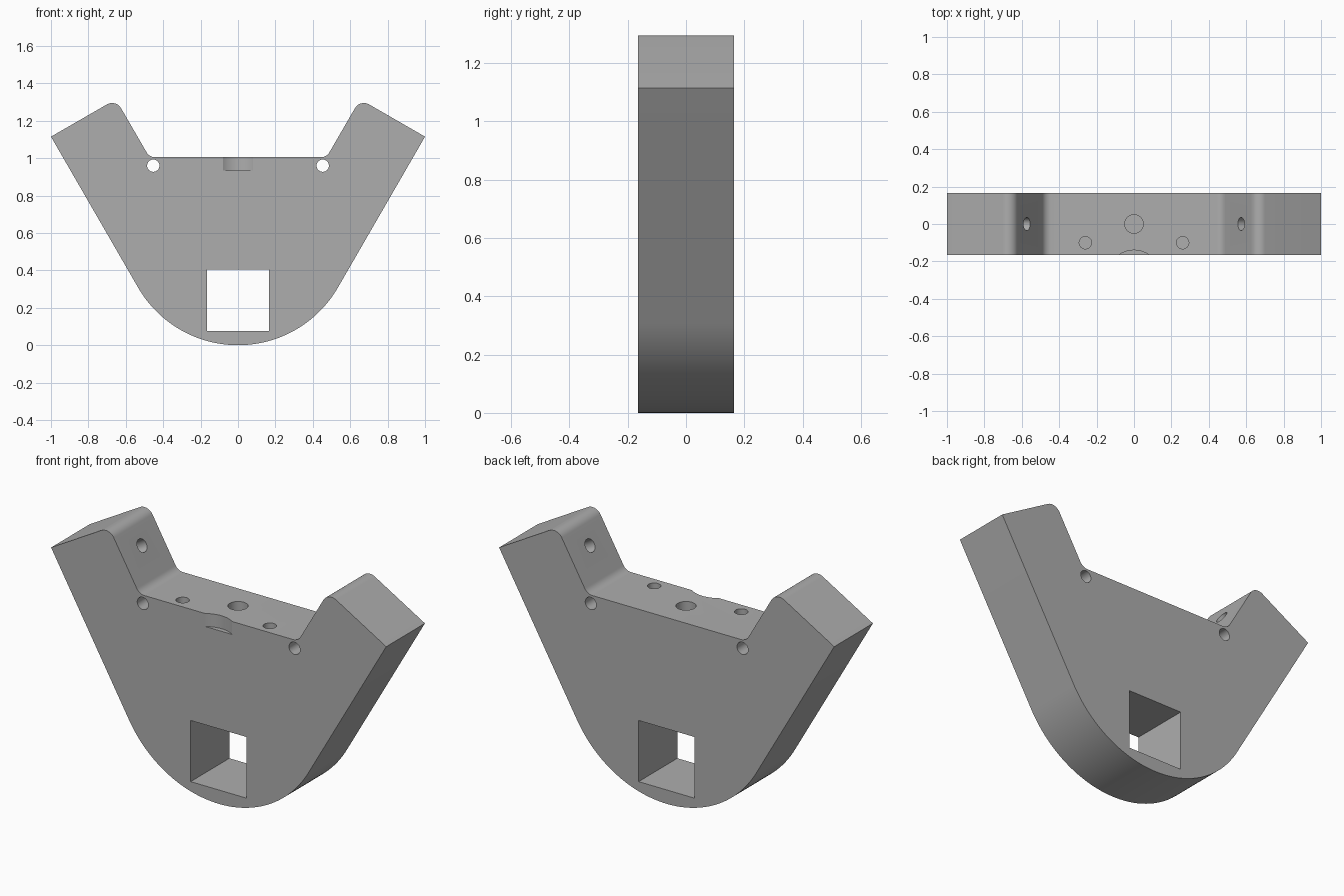
import bpy, bmesh
from math import sin, cos, pi, radians
from mathutils import Vector

if "Cube" in bpy.data.objects:
    bpy.data.objects.remove(bpy.data.objects["Cube"])

HALF_DEPTH = 0.165
grey = bpy.data.materials.new("plain_grey")
grey.use_nodes = True
colour = (0.42, 0.42, 0.42, 1)
grey.diffuse_color = colour
grey.node_tree.nodes["Principled BSDF"].inputs["Base Color"].default_value = colour


def arc(cx, cz, r, start, end, n):
    """Points on an arc in the XZ plane, angles in degrees."""
    angles = [radians(start + (end - start) * i / n) for i in range(n + 1)]
    return [(cx + r * cos(a), cz + r * sin(a)) for a in angles]


def finish(bm, name):
    bmesh.ops.recalc_face_normals(bm, faces=bm.faces)
    mesh = bpy.data.meshes.new(name)
    bm.to_mesh(mesh)
    bm.free()
    mesh.materials.append(grey)
    obj = bpy.data.objects.new(name, mesh)
    bpy.context.collection.objects.link(obj)
    return obj


def plate(name, points, half):
    """Extrude an XZ profile along Y, centred on y = 0."""
    bm = bmesh.new()
    face = bm.faces.new([bm.verts.new((x, -half, z)) for x, z in points])
    out = bmesh.ops.extrude_face_region(bm, geom=[face])
    verts = [v for v in out["geom"] if isinstance(v, bmesh.types.BMVert)]
    bmesh.ops.translate(bm, verts=verts, vec=(0, 2 * half, 0))
    return finish(bm, name)


def drill(name, mouth, direction, r, depth, sides=40):
    """Cylinder running from just outside the mouth to the given depth."""
    bm = bmesh.new()
    lead = 0.06
    bmesh.ops.create_cone(bm, cap_ends=True, segments=sides, radius1=r,
                          radius2=r, depth=depth + lead)
    axis = Vector(direction).normalized()
    obj = finish(bm, name)
    obj.rotation_euler = axis.to_track_quat('Z', 'Y').to_euler()
    obj.location = Vector(mouth) + axis * (depth - lead) / 2
    return obj


# Right half of the outline: round base, flank, rounded arm tip, floor fillet
R = 0.617
tip = (0.653, 1.315)
tip_r, floor_r = 0.055, 0.052
floor_z, floor_x = 1.005, 0.4735
half = arc(0, R, R, -90, -30, 32)
half.append((1, 1.115))
half += arc(tip[0] + tip_r * 0.366, tip[1] - tip_r * 1.366, tip_r, 60, 150, 12)
half += arc(floor_x - floor_r * 0.577, floor_z + floor_r, floor_r, -30, -90, 10)
outline = half + [(-x, z) for x, z in reversed(half[1:])]
body = plate("bracket_body", outline, HALF_DEPTH)

# Cutters: square window, front notch and drilled holes
cutters = [
    plate("window_cutter", [(-0.167, 0.075), (0.167, 0.075),
                            (0.167, 0.405), (-0.167, 0.405)], 0.3),
    drill("notch_cutter", (0, -0.28, floor_z), (0, 0, -1), 0.14, 0.07, 80),
    drill("centre_hole_cutter", (0, 0, floor_z), (0, 0, -1), 0.05, 0.25),
]
for s in (-1, 1):
    cutters += [
        drill("corner_hole_cutter", (s * 0.453, -HALF_DEPTH, 0.96), (0, 1, 0), 0.033, 0.4),
        drill("floor_hole_cutter", (s * 0.26, -0.1, floor_z), (0, 0, -1), 0.033, 0.2),
        drill("arm_hole_cutter", (s * 0.573, 0, 1.177),
              (s * cos(pi / 6), 0, -0.5), 0.035, 0.2),
    ]

bpy.ops.object.select_all(action='DESELECT')
body.select_set(True)
bpy.context.view_layer.objects.active = body
for cutter in cutters:
    cutter.hide_render = True
    mod = body.modifiers.new(cutter.name, 'BOOLEAN')
    mod.operation = 'DIFFERENCE'
    mod.solver = 'EXACT'
    mod.object = cutter
    bpy.ops.object.modifier_apply(modifier=mod.name)
for cutter in cutters:
    bpy.data.objects.remove(cutter)

bpy.ops.object.shade_smooth_by_angle(angle=radians(25))
